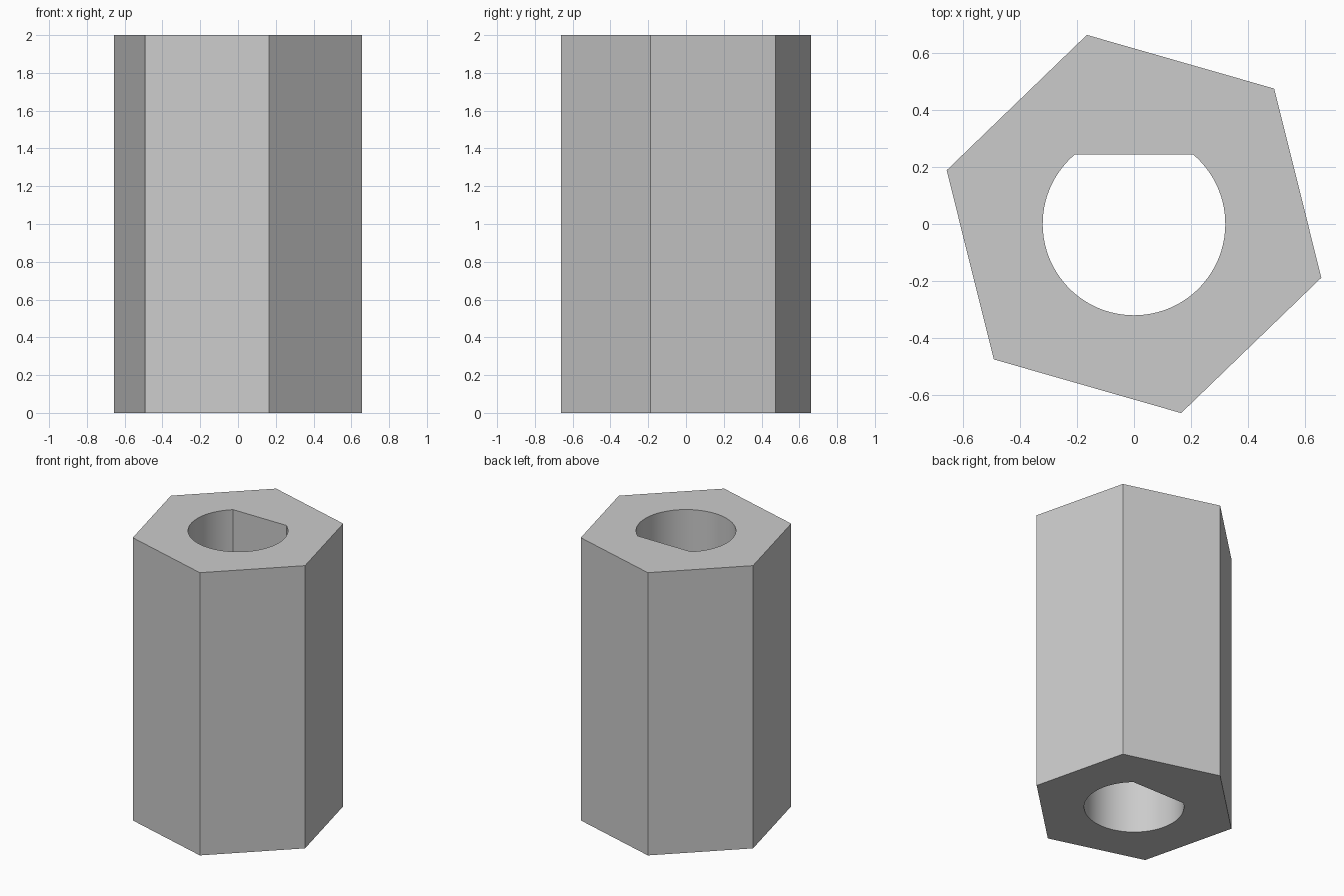
import bpy
import bmesh
from math import asin, cos, pi, radians, sin
from mathutils import Vector

HEIGHT = 2.0
HEX_RADIUS, HEX_TURN = 0.683, radians(-16)
BORE_RADIUS, FLAT_Y = 0.32, 0.243
BORE_STEPS = 72

cube = bpy.data.objects.get("Cube")
if cube:
    bpy.data.objects.remove(cube, do_unlink=True)


def polar(radius, angle):
    return Vector((radius * cos(angle), radius * sin(angle), 0))


def add_loop(bm, points):
    verts = [bm.verts.new(p) for p in points]
    return [bm.edges.new((a, b)) for a, b in zip(verts, verts[1:] + verts[:1])]


# Hexagonal outline, and a D-shaped bore whose closing edge is the flat
hexagon = [polar(HEX_RADIUS, HEX_TURN + i * pi / 3) for i in range(6)]
start = pi - asin(FLAT_Y / BORE_RADIUS)
sweep = pi + 2 * asin(FLAT_Y / BORE_RADIUS)
bore = [polar(BORE_RADIUS, start + sweep * i / BORE_STEPS) for i in range(BORE_STEPS + 1)]

# Fill between the outlines, then extrude to full height
bm = bmesh.new()
edges = add_loop(bm, hexagon) + add_loop(bm, bore)
bmesh.ops.triangle_fill(bm, edges=edges, use_beauty=True, normal=(0, 0, 1))
result = bmesh.ops.extrude_face_region(bm, geom=bm.faces[:], use_keep_orig=True)
top = [g for g in result["geom"] if isinstance(g, bmesh.types.BMVert)]
bmesh.ops.translate(bm, verts=top, vec=(0, 0, HEIGHT))
bmesh.ops.recalc_face_normals(bm, faces=bm.faces[:])

mesh = bpy.data.meshes.new("hex_sleeve")
bm.to_mesh(mesh)
bm.free()
sleeve = bpy.data.objects.new("hex_sleeve", mesh)
bpy.context.collection.objects.link(sleeve)

# Plain grey
grey = bpy.data.materials.new("light_grey")
grey.use_nodes = True
colour = (0.6, 0.6, 0.6, 1)
grey.diffuse_color = colour
grey.node_tree.nodes["Principled BSDF"].inputs["Base Color"].default_value = colour
mesh.materials.append(grey)

# Smooth bore, crisp edges elsewhere
bpy.ops.object.select_all(action="DESELECT")
sleeve.select_set(True)
bpy.context.view_layer.objects.active = sleeve
bpy.ops.object.shade_smooth_by_angle(angle=radians(30))
